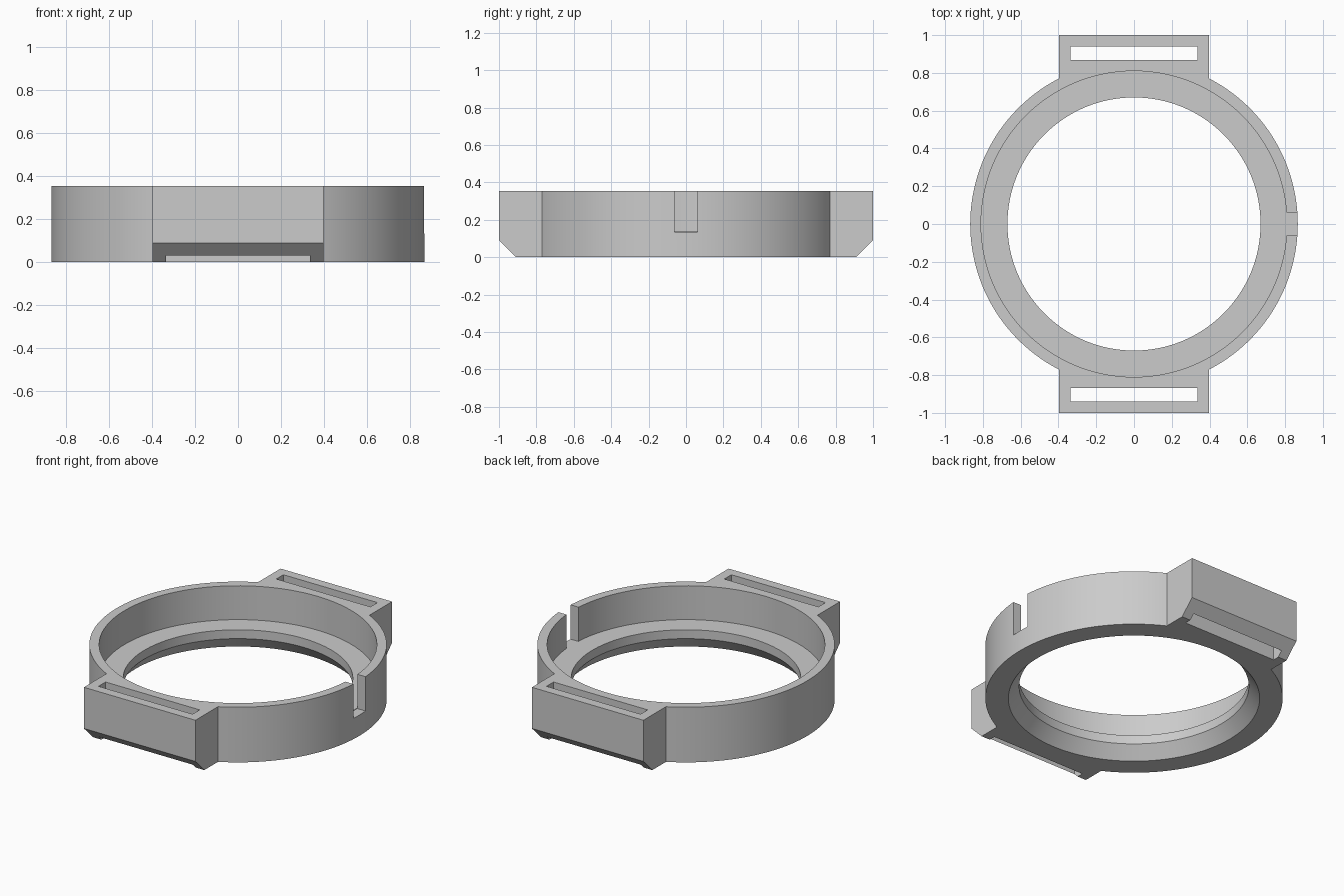
import bpy, bmesh, math

if "Cube" in bpy.data.objects:
    bpy.data.objects.remove(bpy.data.objects["Cube"])

HEIGHT = 0.355
R_OUT, R_RECESS, R_BORE = 0.867, 0.81, 0.67
LUG_X, LUG_Y, CHAMFER = 0.397, 1.0, 0.09
LEDGE_Z, NOTCH_Z = 0.137, 0.134
SEGMENTS = 128


def loft(name, rings):
    """Closed solid through a stack of equal-length point loops."""
    bm = bmesh.new()
    loops = [[bm.verts.new(p) for p in ring] for ring in rings]
    n = len(loops[0])
    bm.faces.new(loops[0][::-1])
    bm.faces.new(loops[-1])
    for a, b in zip(loops, loops[1:]):
        for i in range(n):
            j = (i + 1) % n
            bm.faces.new((a[i], a[j], b[j], b[i]))
    bmesh.ops.recalc_face_normals(bm, faces=bm.faces[:])
    mesh = bpy.data.meshes.new(name)
    bm.to_mesh(mesh)
    bm.free()
    obj = bpy.data.objects.new(name, mesh)
    bpy.context.collection.objects.link(obj)
    return obj


def box(name, x0, x1, y0, y1, z0, z1):
    return loft(name, [[(x0, y0, z), (x1, y0, z), (x1, y1, z), (x0, y1, z)]
                       for z in (z0, z1)])


def circle(r, z):
    return [(r * math.cos(2 * math.pi * i / SEGMENTS),
             r * math.sin(2 * math.pi * i / SEGMENTS), z) for i in range(SEGMENTS)]


# Body outline: two side arcs joined by the square strap lugs
start = math.acos(LUG_X / R_OUT)
steps = 88
outline = []
for side in (1, -1):
    for i in range(steps + 1):
        a = -start + 2 * start * i / steps
        outline.append((side * R_OUT * math.cos(a), side * R_OUT * math.sin(a)))
    outline += [(side * LUG_X, side * LUG_Y), (-side * LUG_X, side * LUG_Y)]
body = loft("ring_body", [[(x, y, z) for x, y in outline] for z in (0, HEIGHT)])

# Stepped bore with a flared lower mouth
cutters = [loft("bore_cutter", [circle(r, z) for r, z in (
    (0.812, -0.10), (R_BORE, 0.08), (R_BORE, LEDGE_Z),
    (R_RECESS, LEDGE_Z), (R_RECESS, 0.5))])]

# Strap slots and lower lug chamfers, front and back
for s in (-1, 1):
    cutters.append(box("slot_cutter", -0.335, 0.335,
                       *sorted((s * 0.868, s * 0.94)), -0.2, 0.6))
    wedge = [(LUG_Y + 0.1, CHAMFER + 0.1), (LUG_Y - CHAMFER - 0.1, -0.1),
             (LUG_Y + 0.1, -0.1)]
    cutters.append(loft("chamfer_cutter", [[(x, s * y, z) for y, z in wedge]
                                           for x in (-0.6, 0.6)]))

# Notch through the right side of the wall
cutters.append(box("notch_cutter", 0.805, 1.0, -0.062, 0.062, NOTCH_Z, 0.6))

bpy.context.view_layer.objects.active = body
body.select_set(True)
for cutter in cutters:
    mod = body.modifiers.new("cut", 'BOOLEAN')
    mod.operation = 'DIFFERENCE'
    mod.solver = 'EXACT'
    mod.object = cutter
    bpy.ops.object.modifier_apply(modifier=mod.name)
    bpy.data.objects.remove(cutter)

# Plain grey finish
grey = bpy.data.materials.new("grey")
grey.diffuse_color = (0.6, 0.6, 0.6, 1)
grey.use_nodes = True
grey.node_tree.nodes["Principled BSDF"].inputs["Base Color"].default_value = grey.diffuse_color
body.data.materials.clear()
body.data.materials.append(grey)
bpy.ops.object.shade_smooth_by_angle(angle=math.radians(30))
